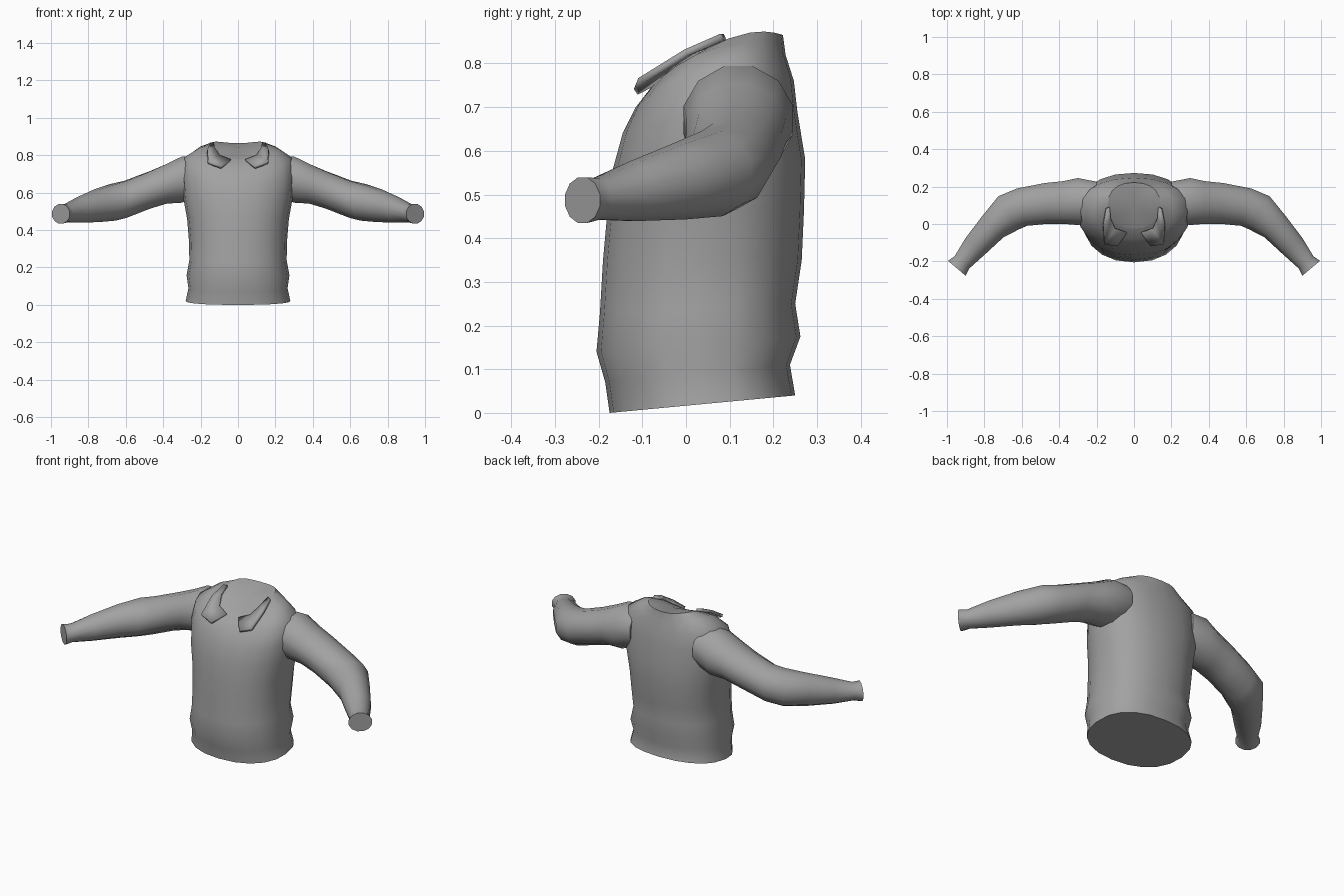
import bpy, bmesh
from math import sin, cos, pi, radians
from mathutils import Vector

cube = bpy.data.objects.get("Cube")
if cube:
    bpy.data.objects.remove(cube, do_unlink=True)

cloth = bpy.data.materials.new("grey_cloth")
cloth.use_nodes = True
GREY = (0.36, 0.36, 0.36, 1)
cloth.diffuse_color = GREY
cloth.node_tree.nodes["Principled BSDF"].inputs["Base Color"].default_value = GREY


def finish(bm, name, angle):
    bmesh.ops.recalc_face_normals(bm, faces=bm.faces)
    mesh = bpy.data.meshes.new(name)
    bm.to_mesh(mesh)
    bm.free()
    mesh.materials.append(cloth)
    obj = bpy.data.objects.new(name, mesh)
    bpy.context.collection.objects.link(obj)
    bpy.ops.object.select_all(action='DESELECT')
    obj.select_set(True)
    bpy.context.view_layer.objects.active = obj
    bpy.ops.object.shade_smooth_by_angle(angle=radians(angle))
    return obj


def loft(rings, name, angle=50):
    """Skin a list of point rings and close both ends."""
    bm = bmesh.new()
    loops = [[bm.verts.new(p) for p in ring] for ring in rings]
    n = len(loops[0])
    for a, b in zip(loops, loops[1:]):
        for i in range(n):
            j = (i + 1) % n
            bm.faces.new((a[i], a[j], b[j], b[i]))
    caps = [bm.faces.new(loops[0]), bm.faces.new(loops[-1])]
    edges = {e for f in caps for e in f.edges}
    bmesh.ops.poke(bm, faces=caps)
    for e in edges:
        e.smooth = False
    return finish(bm, name, angle)


def power(v, p):
    return abs(v) ** p * (1 if v >= 0 else -1)


def body_ring(z_front, z_back, y_front, y_back, half, lift, n=20):
    """Rounded section, tilted front to back, raised at the sides by lift."""
    points = []
    for i in range(n):
        a = 2 * pi * i / n
        c, s = power(cos(a), 0.9), power(sin(a), 0.9 if sin(a) < 0 else 0.8)
        t = (s + 1) / 2
        z = z_front + (z_back - z_front) * t + lift * cos(a) ** 2
        points.append((half * c, y_front + (y_back - y_front) * t, z))
    return points


# torso: front z, back z, front y, back y, half width, side lift
torso = [
    (0.00, 0.04, -0.175, 0.25, 0.28, 0),
    (0.07, 0.11, -0.185, 0.238, 0.265, 0),
    (0.14, 0.175, -0.205, 0.262, 0.275, 0),
    (0.23, 0.25, -0.197, 0.25, 0.26, 0),
    (0.35, 0.35, -0.19, 0.265, 0.263, 0),
    (0.46, 0.46, -0.18, 0.27, 0.272, 0),
    (0.56, 0.58, -0.167, 0.273, 0.292, 0),
    (0.64, 0.69, -0.145, 0.255, 0.30, 0.02),
    (0.70, 0.76, -0.115, 0.247, 0.285, 0.06),
    (0.745, 0.82, -0.08, 0.228, 0.21, 0.055),
    (0.78, 0.865, -0.025, 0.222, 0.14, 0.035),
]
loft([body_ring(*r) for r in torso], "torso")

# sleeve: centre x, y, z, horizontal radius, vertical radius, heading
sleeve = [
    (0.20, 0.12, 0.69, 0.11, 0.11, 0),
    (0.30, 0.12, 0.67, 0.13, 0.128, 0),
    (0.38, 0.115, 0.648, 0.118, 0.11, 0),
    (0.47, 0.11, 0.615, 0.113, 0.103, -5),
    (0.60, 0.09, 0.565, 0.107, 0.102, -15),
    (0.67, 0.06, 0.548, 0.108, 0.101, -32),
    (0.755, -0.015, 0.53, 0.083, 0.09, -46),
    (0.85, -0.12, 0.507, 0.07, 0.07, -48),
    (0.92, -0.205, 0.49, 0.053, 0.049, -50),
    (0.947, -0.237, 0.487, 0.064, 0.054, -50),
]


def sleeve_ring(x, y, z, rh, rv, heading, side, n=12):
    h = radians(heading)
    out = Vector((-sin(h), cos(h), 0))
    points = []
    for i in range(n):
        a = 2 * pi * (i + 0.5) / n
        p = Vector((x, y, z + rv * sin(a))) + out * rh * cos(a)
        points.append((p.x * side, p.y, p.z))
    return points


# collar flap: inner neck edge and free outer edge
inner = [(0.13, 0.09, 0.86), (0.125, 0.03, 0.835), (0.10, -0.025, 0.795), (0.04, -0.045, 0.772)]
outer = [(0.15, 0.08, 0.86), (0.165, 0.0, 0.825), (0.16, -0.105, 0.76), (0.09, -0.115, 0.735)]

for side, label in ((1, "left"), (-1, "right")):
    loft([sleeve_ring(*r, side) for r in sleeve], label + "_sleeve")

    bm = bmesh.new()
    rows = [[bm.verts.new((x * side, y, z)) for x, y, z in row] for row in (inner, outer)]
    for i in range(len(inner) - 1):
        bm.faces.new((rows[0][i], rows[0][i + 1], rows[1][i + 1], rows[1][i]))
    flap = finish(bm, label + "_collar_flap", 35)
    thick = flap.modifiers.new("thickness", 'SOLIDIFY')
    thick.thickness = 0.016
    thick.offset = 0
